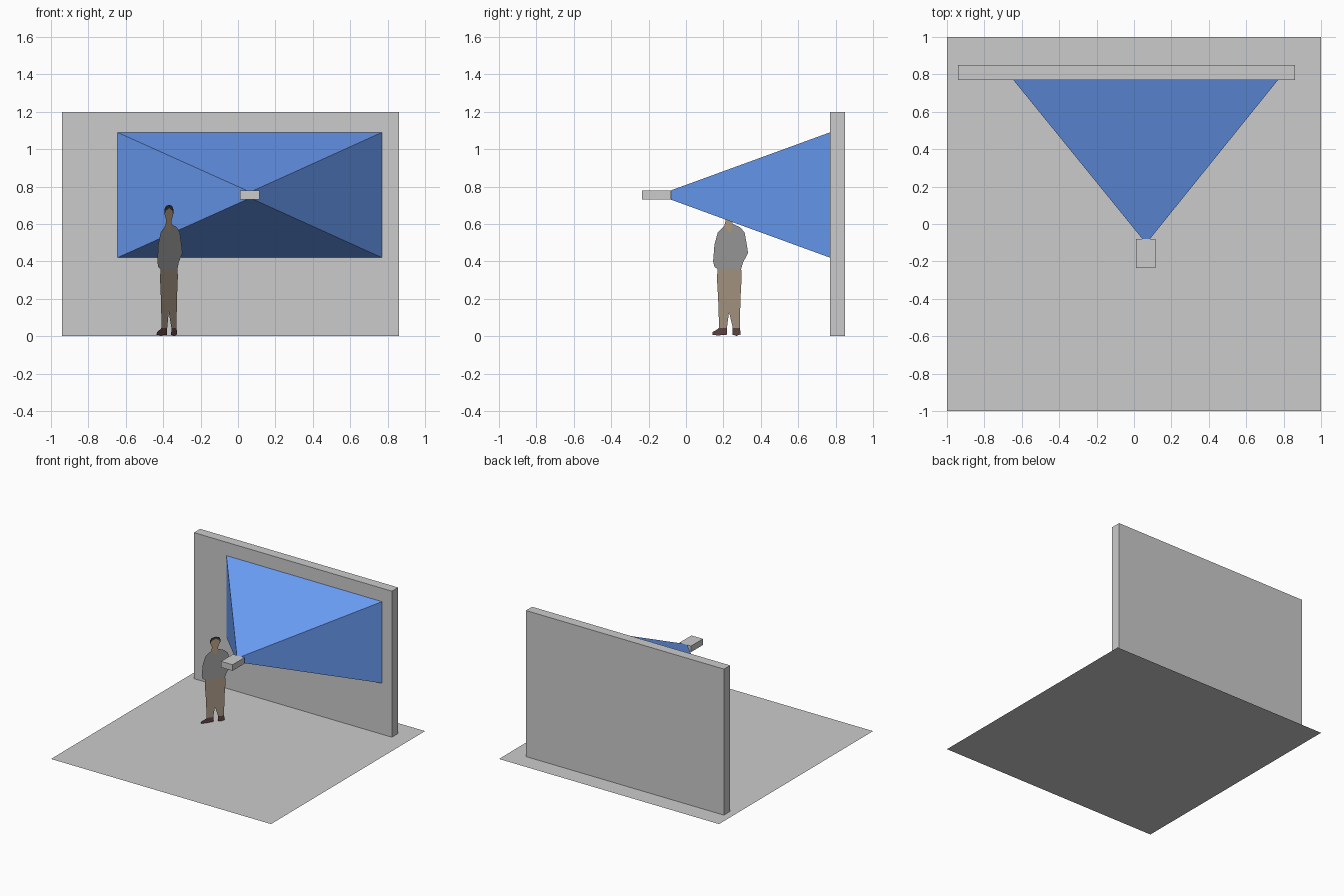
import bpy
import bmesh
from mathutils import Vector

cube = bpy.data.objects.get("Cube")
if cube:
    bpy.data.objects.remove(cube, do_unlink=True)


def material(name, r, g, b):
    mat = bpy.data.materials.new(name)
    mat.use_nodes = True
    mat.diffuse_color = (r, g, b, 1)
    mat.node_tree.nodes["Principled BSDF"].inputs["Base Color"].default_value = (r, g, b, 1)
    return mat


def finish(name, bm, mat=None):
    mesh = bpy.data.meshes.new(name)
    bm.to_mesh(mesh)
    bm.free()
    obj = bpy.data.objects.new(name, mesh)
    bpy.context.collection.objects.link(obj)
    if mat:
        mesh.materials.append(mat)
    return obj


def box(name, low, high):
    """Axis-aligned block between two opposite corners."""
    low, high = Vector(low), Vector(high)
    bm = bmesh.new()
    bmesh.ops.create_cube(bm, size=1)
    bmesh.ops.scale(bm, vec=high - low, verts=bm.verts)
    bmesh.ops.translate(bm, vec=(low + high) / 2, verts=bm.verts)
    return finish(name, bm)


def cutout(name, outline, mat):
    """Flat upright panel, turned diagonally, from a (y, z) outline."""
    bm = bmesh.new()
    bm.faces.new([bm.verts.new((0.72 * y - 0.536, y, z)) for y, z in outline])
    return finish(name, bm, mat)


# Floor, wall and projector
bm = bmesh.new()
bmesh.ops.create_grid(bm, x_segments=1, y_segments=1, size=1)
finish("floor", bm)
box("wall", (-0.94, 0.77, 0), (0.86, 0.85, 1.2))
box("projector", (0.01, -0.235, 0.73), (0.115, -0.08, 0.78))

# Light beam: a block whose far end is widened to the projected image
beam = box("light_beam", (0.045, -0.08, 0.73), (0.085, 0.77, 0.78))
for v in beam.data.vertices:
    if v.co.y > 0:
        v.co.x = 0.77 if v.co.x > 0.065 else -0.645
        v.co.z = 1.09 if v.co.z > 0.755 else 0.42
beam.data.materials.append(material("beam_blue", 0.15, 0.35, 0.95))

# Standing figure: edges shared by neighbouring panels
neckline = [(0.205, 0.59), (0.235, 0.55), (0.25, 0.60)]
hem = [(0.168, 0.36), (0.295, 0.36)]
hairline = [(0.2, 0.65), (0.21, 0.672), (0.235, 0.685), (0.255, 0.672), (0.263, 0.65)]
cuff_a = [(0.177, 0.045), (0.219, 0.045)]
cuff_b = [(0.25, 0.045), (0.288, 0.045)]

cutout("figure_coat", neckline + [
    (0.29, 0.582), (0.313, 0.555), (0.325, 0.49), (0.332, 0.445), (0.305, 0.395),
    hem[1], hem[0], (0.152, 0.37), (0.145, 0.40), (0.152, 0.49), (0.17, 0.555),
], material("coat_grey", 0.34, 0.34, 0.34))

cutout("figure_face", neckline[::-1] + [
    (0.212, 0.62), *hairline, (0.249, 0.615),
], material("skin", 0.48, 0.35, 0.22))

cutout("figure_hair", hairline + [
    (0.267, 0.672), (0.258, 0.694), (0.235, 0.703), (0.21, 0.697), (0.198, 0.678),
], material("hair_dark", 0.05, 0.05, 0.06))

cutout("figure_trousers", hem + [
    (0.298, 0.32), (0.291, 0.2), *cuff_b[::-1], (0.23, 0.13),
    *cuff_a[::-1], (0.172, 0.2), (0.166, 0.30),
], material("trousers_brown", 0.40, 0.32, 0.24))

shoe = material("shoe_brown", 0.12, 0.06, 0.06)
cutout("figure_shoe_right", cuff_a + [
    (0.219, 0.008), (0.17, 0.004), (0.14, 0.008), (0.142, 0.022), (0.165, 0.035),
], shoe)
cutout("figure_shoe_left", cuff_b + [(0.293, 0.01), (0.27, 0.002), (0.248, 0.008)], shoe)
